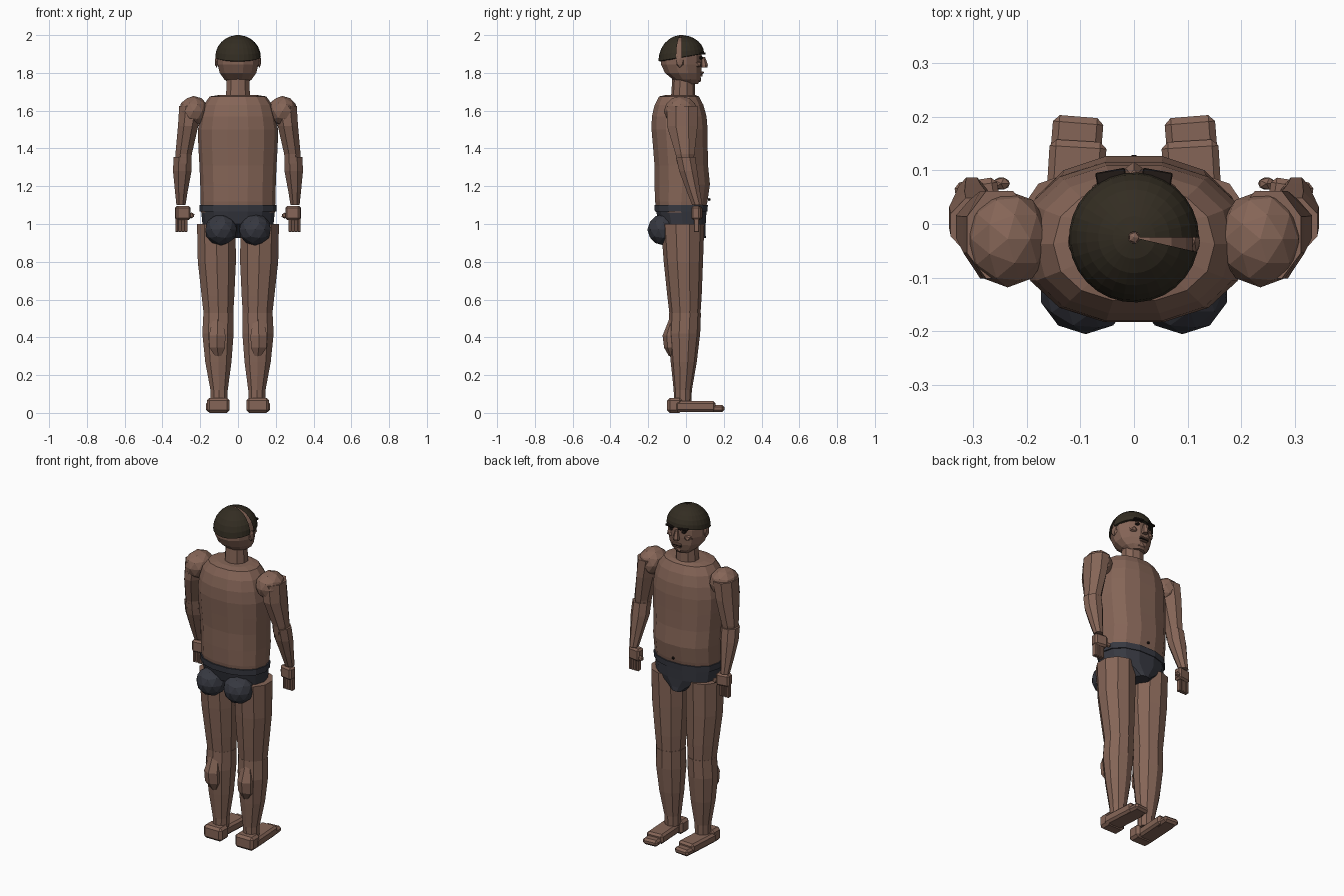
import bpy, bmesh
from math import sin, cos, pi, radians
from mathutils import Matrix, Vector

cube = bpy.data.objects.get("Cube")
if cube:
    bpy.data.objects.remove(cube, do_unlink=True)


def material(name, r, g, b):
    m = bpy.data.materials.new(name)
    m.use_nodes = True
    m.diffuse_color = (r, g, b, 1)
    m.node_tree.nodes["Principled BSDF"].inputs["Base Color"].default_value = (r, g, b, 1)
    return m


SKIN = material("skin", 0.235, 0.13, 0.095)
HAIR = material("dark_hair", 0.033, 0.026, 0.016)
CLOTH = material("briefs_cloth", 0.038, 0.04, 0.052)
DARK = material("dark_detail", 0.015, 0.01, 0.008)


def finish(name, bm, mat):
    bmesh.ops.recalc_face_normals(bm, faces=bm.faces)
    mesh = bpy.data.meshes.new(name)
    bm.to_mesh(mesh)
    bm.free()
    mesh.materials.append(mat)
    ob = bpy.data.objects.new(name, mesh)
    bpy.context.collection.objects.link(ob)
    return ob


def loft(name, rings, mat, segs=8, power=1.0, turn=0.5):
    """Skin a stack of level ovals given as (x, y, z, rx, ry)."""
    bm = bmesh.new()
    loops = []
    for x, y, z, rx, ry in rings:
        loop = []
        for i in range(segs):
            a = 2 * pi * (i + turn) / segs
            c, s = cos(a), sin(a)
            px = abs(c) ** power * (1 if c > 0 else -1)
            py = abs(s) ** power * (1 if s > 0 else -1)
            loop.append(bm.verts.new((x + rx * px, y + ry * py, z)))
        loops.append(loop)
    for lo, hi in zip(loops, loops[1:]):
        for i in range(segs):
            j = (i + 1) % segs
            bm.faces.new((lo[i], lo[j], hi[j], hi[i]))
    bm.faces.new(loops[0])
    bm.faces.new(loops[-1])
    return finish(name, bm, mat)


def block(name, lo, hi, mat, bevel=0.0, turn=0.0):
    bm = bmesh.new()
    lo, hi = Vector(lo), Vector(hi)
    bmesh.ops.create_cube(bm, size=1)
    bmesh.ops.scale(bm, vec=[abs(v) for v in hi - lo], verts=bm.verts)
    if bevel:
        bmesh.ops.bevel(bm, geom=bm.edges[:], offset=bevel, segments=1, affect='EDGES')
    bmesh.ops.rotate(bm, matrix=Matrix.Rotation(turn, 3, 'Z'), verts=bm.verts)
    bmesh.ops.translate(bm, vec=(lo + hi) / 2, verts=bm.verts)
    return finish(name, bm, mat)


def ball(name, centre, radii, mat, detail=2):
    bm = bmesh.new()
    bmesh.ops.create_icosphere(bm, subdivisions=detail, radius=1)
    bmesh.ops.scale(bm, vec=radii, verts=bm.verts)
    bmesh.ops.translate(bm, vec=centre, verts=bm.verts)
    return finish(name, bm, mat)


# Torso and neck
loft("torso", [(0, -.027, 1.06, .195, .13), (0, -.025, 1.12, .198, .142),
               (0, -.02, 1.21, .2, .15), (0, -.025, 1.31, .204, .145),
               (0, -.03, 1.41, .21, .148), (0, -.034, 1.5, .212, .152),
               (0, -.036, 1.57, .2, .148), (0, -.037, 1.63, .182, .132),
               (0, -.037, 1.675, .15, .108), (0, -.03, 1.683, .1, .08)],
     SKIN, 14, 0.9, 0)
loft("neck", [(0, -.015, 1.65, .068, .065), (0, -.015, 1.69, .066, .063),
              (0, -.012, 1.78, .062, .06)], SKIN, 10)
ball("navel", (0, .122, 1.13), (.009, .008, .009), DARK, 1)

# Briefs with waistband and seat
loft("briefs", [(0, .045, .925, .045, .062), (0, .03, .95, .085, .075),
                (0, -.018, 1.0, .188, .125), (0, -.026, 1.075, .196, .138)],
     CLOTH, 14, 0.9, 0)
loft("waistband", [(0, -.026, 1.065, .203, .142), (0, -.026, 1.1, .203, .145)],
     CLOTH, 14, 0.9, 0)

# Head
loft("head", [(0, .02, 1.742, .045, .045), (0, .003, 1.765, .075, .075),
              (0, -.015, 1.8, .1, .1), (0, -.024, 1.845, .112, .112),
              (0, -.025, 1.89, .113, .113), (0, -.025, 1.93, .1, .1),
              (0, -.025, 1.965, .072, .072), (0, -.025, 1.988, .03, .03)],
     SKIN, 12)
ball("crown_spot", (0, -.025, 1.992), (.011, .011, .008), SKIN, 1)


def hair_cap():
    """Dome of hair with a narrow parting left open on one side."""
    bm = bmesh.new()
    segs, rows = 28, 6
    columns = []
    for i in range(segs + 1):
        a = radians(347 * i / segs)
        rim = 1.883 + .02 * sin(a)
        column = []
        for j in range(rows + 1):
            t = radians(5 + 85 * j / rows)
            r = .121 * sin(t)
            column.append(bm.verts.new((r * cos(a), -.025 + r * sin(a),
                                        rim + (2.0 - rim) * cos(t))))
        # rim tucks inward to the scalp
        column.append(bm.verts.new((.105 * cos(a), -.025 + .105 * sin(a), rim - .004)))
        columns.append(column)
    for left, right in zip(columns, columns[1:]):
        for j in range(rows + 1):
            bm.faces.new((left[j], left[j + 1], right[j + 1], right[j]))
    return finish("hair_cap", bm, HAIR)


hair_cap()

# Middle of the face
loft("nose", [(0, .09, 1.828, .017, .022), (0, .092, 1.842, .018, .024),
              (0, .085, 1.885, .008, .016)], SKIN, 6)
block("upper_lip", (-.028, .07, 1.797), (.028, .094, 1.807), SKIN, .003)
block("mouth", (-.027, .07, 1.791), (.027, .09, 1.797), DARK)
block("lower_lip", (-.024, .065, 1.781), (.024, .088, 1.791), SKIN, .003)
ball("chin", (0, .055, 1.765), (.035, .028, .022), SKIN, 1)

for s, side in ((1, "left"), (-1, "right")):
    # Face pairs and ears
    block(side + "_brow", (s * .014, .068, 1.897), (s * .07, .1, 1.907), DARK, .002, -s * .18)
    ball(side + "_eye", (s * .04, .077, 1.88), (.016, .014, .011), DARK, 1)
    ball(side + "_cheek", (s * .055, .055, 1.845), (.03, .03, .02), SKIN, 1)
    ball(side + "_ear", (s * .113, -.033, 1.86), (.011, .024, .034), SKIN, 1)

    # Seat
    ball(side + "_buttock", (s * .09, -.12, .97), (.087, .085, .083), CLOTH)

    # Arm
    ball(side + "_shoulder", (s * .235, -.028, 1.598), (.079, .09, .08), SKIN)
    loft(side + "_upper_arm", [(s * .287, -.005, 1.32, .042, .046),
                               (s * .288, -.005, 1.37, .047, .054),
                               (s * .264, -.02, 1.52, .058, .088),
                               (s * .25, -.02, 1.625, .066, .088)], SKIN, 8)
    loft(side + "_forearm", [(s * .302, .06, 1.1, .026, .029),
                             (s * .3, .04, 1.17, .036, .038),
                             (s * .295, .012, 1.28, .053, .052),
                             (s * .293, -.002, 1.355, .052, .055)], SKIN, 8)
    block(side + "_palm", (s * .252, .032, 1.022), (s * .332, .082, 1.095), SKIN, .01, -s * .15)
    for k in range(4):
        x = s * (.268 + k * .016)
        block(side + "_finger_" + str(k + 1), (x, .042, .957), (x + s * .015, .07, 1.03), SKIN, .003)
    ball(side + "_thumb", (s * .247, .075, 1.045), (.018, .013, .016), SKIN, 1)

    # Leg
    loft(side + "_thigh", [(s * .103, -.005, .5, .08, .08), (s * .106, -.008, .62, .091, .091),
                           (s * .112, -.014, .8, .106, .104),
                           (s * .115, -.018, 1.0, .107, .115)], SKIN, 10)
    loft(side + "_shin", [(s * .1, -.018, .06, .046, .046), (s * .1, -.017, .12, .048, .048),
                          (s * .104, -.012, .27, .073, .069),
                          (s * .106, -.01, .42, .087, .085),
                          (s * .103, -.005, .53, .084, .084)], SKIN, 10)
    loft(side + "_calf_muscle", [(s * .105, -.075, .3, .018, .015),
                                 (s * .11, -.078, .345, .048, .038),
                                 (s * .11, -.08, .41, .05, .044),
                                 (s * .108, -.06, .52, .025, .02)], SKIN, 6)

    # Foot
    block(side + "_heel", (s * .044, -.1, 0), (s * .164, -.02, .08), SKIN, .014)
    block(side + "_foot", (s * .057, -.06, .005), (s * .163, .155, .062), SKIN, .012, s * .06)
    block(side + "_toes", (s * .06, .1, .004), (s * .154, .2, .042), SKIN, .012, s * .08)
